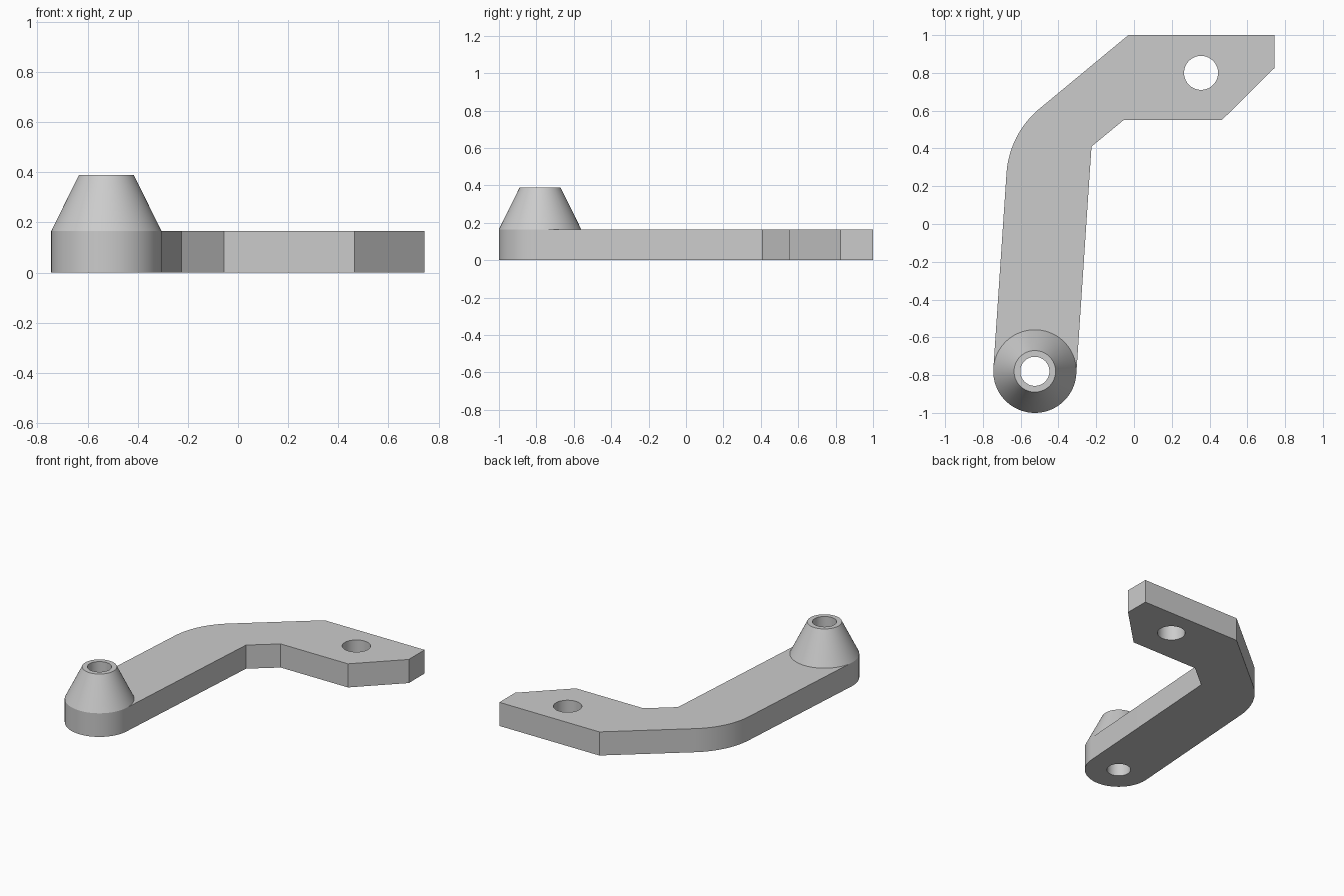
import bpy, bmesh
from math import radians, cos, sin, pi
from mathutils import Vector

cube = bpy.data.objects.get("Cube")
if cube:
    bpy.data.objects.remove(cube, do_unlink=True)

THICK = 0.165            # plate thickness and boss shoulder height
BOSS = Vector((-0.525, -0.78))
BOSS_R, BOSS_TOP_R, BOSS_H = 0.22, 0.11, 0.388
TILT = radians(-3.9)     # lean of the long arm
SEG = 96

grey = bpy.data.materials.new("plain_grey")
grey.use_nodes = True
grey.diffuse_color = (0.6, 0.6, 0.6, 1)
grey.node_tree.nodes["Principled BSDF"].inputs["Base Color"].default_value = (0.6, 0.6, 0.6, 1)


def arc(centre, radius, start, end, count):
    steps = [start + (end - start) * i / count for i in range(count + 1)]
    return [centre + radius * Vector((cos(a), sin(a))) for a in steps]


def loft(name, rings):
    """Closed solid through (outline, height) rings with equal point counts."""
    bm = bmesh.new()
    loops = [[bm.verts.new((p.x, p.y, z)) for p in pts] for pts, z in rings]
    n = len(loops[0])
    for low, high in zip(loops, loops[1:]):
        for i in range(n):
            j = (i + 1) % n
            bm.faces.new((low[i], low[j], high[j], high[i]))
    bm.faces.new(loops[0])
    bm.faces.new(loops[-1])
    bmesh.ops.recalc_face_normals(bm, faces=bm.faces)
    mesh = bpy.data.meshes.new(name)
    bm.to_mesh(mesh)
    bm.free()
    obj = bpy.data.objects.new(name, mesh)
    mesh.materials.append(grey)
    bpy.context.collection.objects.link(obj)
    return obj


def circle(centre, radius):
    return arc(centre, radius, TILT, TILT + 2 * pi, SEG)[:-1]


def combine(target, tool, operation):
    mod = target.modifiers.new(operation.lower(), "BOOLEAN")
    mod.operation, mod.solver, mod.object = operation, "EXACT", tool
    bpy.context.view_layer.objects.active = target
    bpy.ops.object.modifier_apply(modifier=mod.name)
    bpy.data.objects.remove(tool, do_unlink=True)


# Bent arm plate: arm sides run tangent to the boss, outer bend is rounded
side = BOSS_R * Vector((cos(TILT), sin(TILT)))
outline = [BOSS - side, BOSS + side]
outline += [Vector(p) for p in ((-0.225, 0.41), (-0.055, 0.55), (0.465, 0.55),
                                (0.743, 0.825), (0.743, 1), (-0.03, 1))]
outline += arc(Vector((-0.191, 0.237)), 0.485, radians(129.7), radians(176.1), 24)
bracket = loft("bracket_arm", [(outline, 0), (outline, THICK)])

# Boss: straight base with a tapered top
boss = loft("tapered_boss", [(circle(BOSS, BOSS_R), 0), (circle(BOSS, BOSS_R), THICK),
                             (circle(BOSS, BOSS_TOP_R), BOSS_H)])
combine(bracket, boss, "UNION")

# Through holes in the boss and the mounting tab
for centre, radius in ((BOSS, 0.077), (Vector((0.355, 0.8)), 0.09)):
    ring = circle(centre, radius)
    cutter = loft("hole_cutter", [(ring, -0.1), (ring, 0.6)])
    cutter.hide_render = True
    combine(bracket, cutter, "DIFFERENCE")

bpy.ops.object.select_all(action="DESELECT")
bracket.select_set(True)
bpy.context.view_layer.objects.active = bracket
bpy.ops.object.shade_smooth_by_angle(angle=radians(20))
